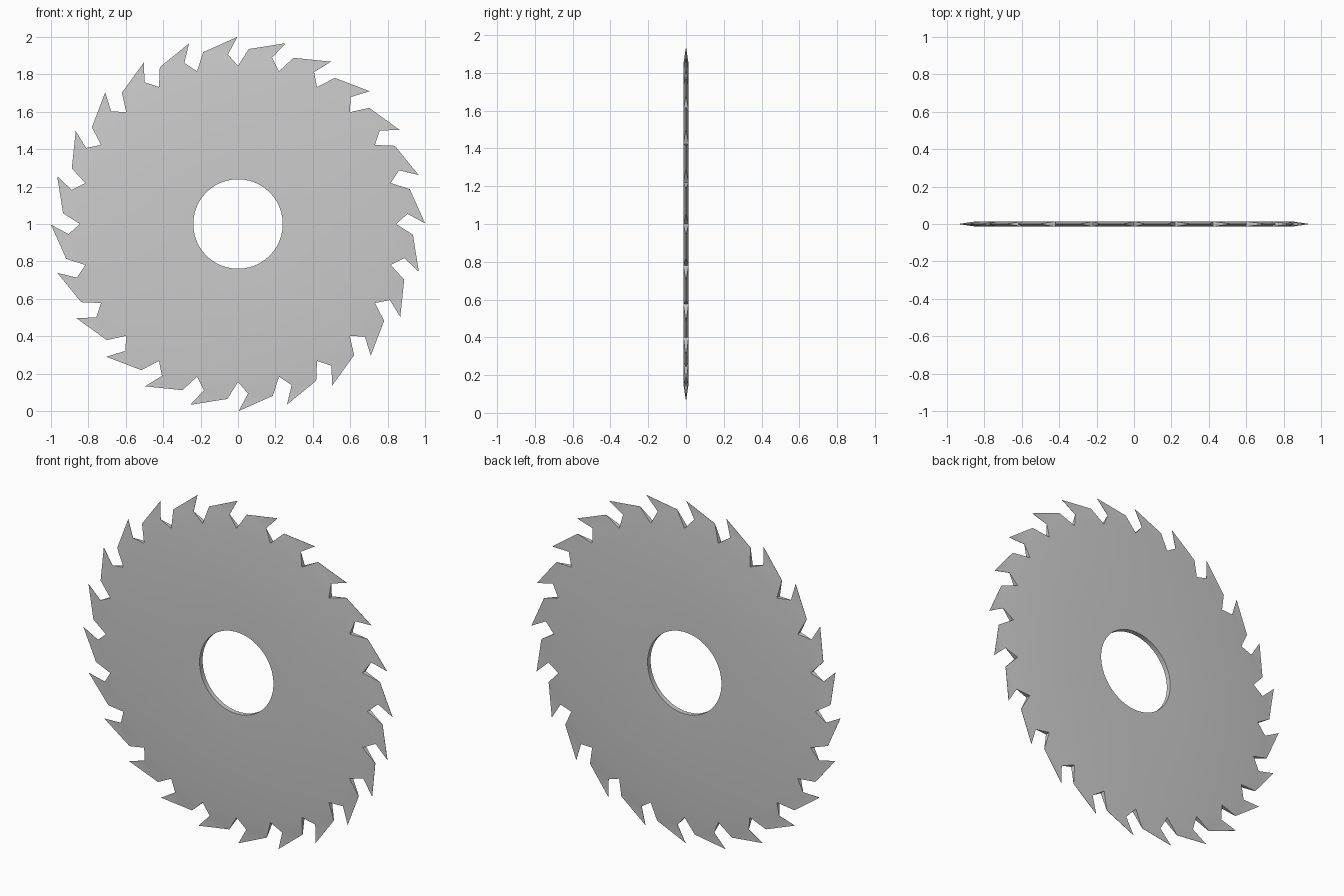
import bpy, bmesh
from math import sin, cos, radians

if "Cube" in bpy.data.objects:
    bpy.data.objects.remove(bpy.data.objects["Cube"])

TEETH, STEP = 24, 15.0
HALF, THIN = 0.014, 0.0006      # half thickness of the plate and of the tooth tips
HOLE_R, ARC = 0.239, 4          # arbor hole, segments per tooth

bm = bmesh.new()


def pair(r, deg, t):
    """Front and back vertex at a polar position on the disc."""
    a = radians(deg)
    return [bm.verts.new((r * cos(a), s * t, 1 + r * sin(a))) for s in (-1, 1)]


# Tooth outline points and hole rim
gullet = [pair(0.845, i * STEP, HALF) for i in range(TEETH)]
hook = [pair(0.908, i * STEP + 3.4, THIN) for i in range(TEETH)]
tip = [pair(1.0, i * STEP + 0.2, THIN) for i in range(TEETH)]
heel = [pair(0.937, i * STEP + 11.5, THIN) for i in range(TEETH)]
rim = [pair(HOLE_R, i * STEP / ARC, HALF) for i in range(TEETH * ARC)]

for i in range(TEETH):
    j = (i + 1) % TEETH
    arc = [rim[(i * ARC + k) % len(rim)] for k in range(ARC + 1)]
    for s in (0, 1):
        # Flat plate sector, tapered tooth root, thin tooth tip
        bm.faces.new([gullet[i][s], gullet[j][s]] + [p[s] for p in reversed(arc)])
        bm.faces.new([gullet[i][s], hook[i][s], gullet[j][s]])
        bm.faces.new([hook[i][s], heel[i][s], gullet[j][s]])
        bm.faces.new([hook[i][s], tip[i][s], heel[i][s]])
    # Edge walls around the tooth and inside the hole
    path = [gullet[i], hook[i], tip[i], heel[i], gullet[j]]
    for p in (path, arc):
        for a, b in zip(p, p[1:]):
            bm.faces.new([a[0], b[0], b[1], a[1]])

bmesh.ops.recalc_face_normals(bm, faces=bm.faces[:])
mesh = bpy.data.meshes.new("saw_blade")
bm.to_mesh(mesh)
bm.free()
blade = bpy.data.objects.new("saw_blade", mesh)
bpy.context.collection.objects.link(blade)

bpy.context.view_layer.objects.active = blade
blade.select_set(True)
bpy.ops.object.shade_smooth_by_angle(angle=radians(30))
